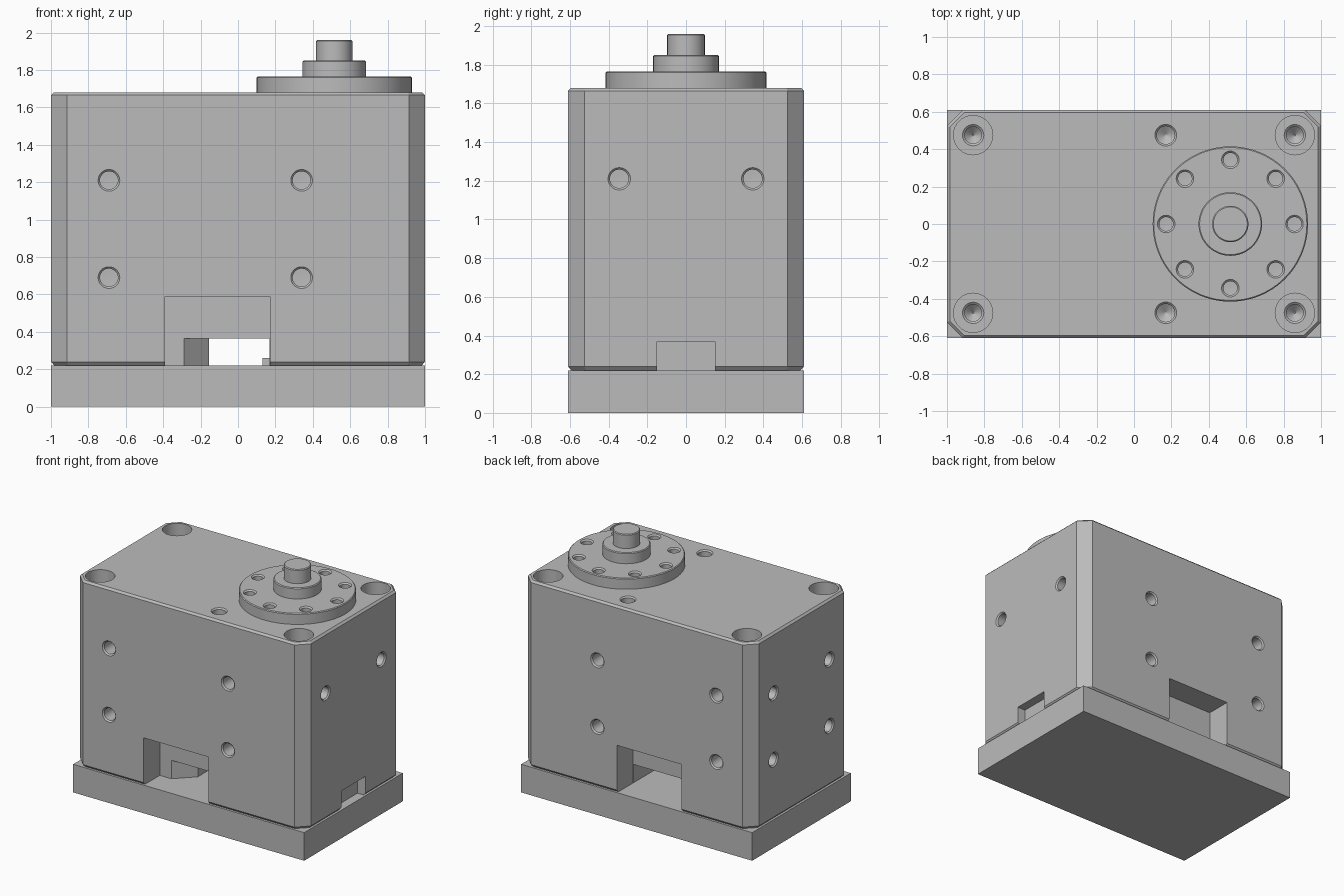
import bpy, bmesh, math
from mathutils import Matrix, Vector

if "Cube" in bpy.data.objects:
    bpy.data.objects.remove(bpy.data.objects["Cube"], do_unlink=True)

grey = bpy.data.materials.new("machined_grey")
grey.use_nodes = True
grey.diffuse_color = (0.5, 0.5, 0.5, 1)
grey.node_tree.nodes["Principled BSDF"].inputs["Base Color"].default_value = (0.5, 0.5, 0.5, 1)


def loft(bm, rings):
    """Skin a stack of equal-sized rings and cap both ends."""
    loops = [[bm.verts.new(p) for p in ring] for ring in rings]
    for a, b in zip(loops, loops[1:]):
        for i in range(len(a)):
            j = (i + 1) % len(a)
            bm.faces.new((a[i], a[j], b[j], b[i]))
    bm.faces.new(loops[0])
    bm.faces.new(loops[-1])


def prism(bm, outline, z0, z1):
    loft(bm, [[(x, y, z) for x, y in outline] for z in (z0, z1)])


def box(bm, x0, x1, y0, y1, z0, z1):
    prism(bm, [(x0, y0), (x1, y0), (x1, y1), (x0, y1)], z0, z1)


def lathe(bm, profile, origin, axis=(0, 0, 1), sides=32):
    """Revolve (radius, height) points about an axis through origin."""
    m = Matrix.Translation(origin) @ Vector(axis).to_track_quat('Z', 'Y').to_matrix().to_4x4()
    turn = [2 * math.pi * i / sides for i in range(sides)]
    loft(bm, [[m @ Vector((r * math.cos(t), r * math.sin(t), z)) for t in turn]
              for r, z in profile])


def hole(bm, origin, axis=(0, 0, 1), r=0.048, depth=0.12, tip=0.002):
    """Drilled hole with a small countersunk rim."""
    lathe(bm, [(0.004, -depth - tip), (r, -depth), (r, -0.01), (r + 0.01, 0),
               (r + 0.01, 0.03)], origin, axis)


def make(name, bm):
    bmesh.ops.recalc_face_normals(bm, faces=bm.faces)
    mesh = bpy.data.meshes.new(name)
    bm.to_mesh(mesh)
    bm.free()
    mesh.materials.append(grey)
    ob = bpy.data.objects.new(name, mesh)
    bpy.context.collection.objects.link(ob)
    return ob


def cut(target, bm):
    cutter = make("cutter", bm)
    cutter.hide_render = True
    mod = target.modifiers.new("cut", 'BOOLEAN')
    mod.operation, mod.solver, mod.object = 'DIFFERENCE', 'EXACT', cutter
    bpy.context.view_layer.objects.active = target
    bpy.ops.object.modifier_apply(modifier=mod.name)
    bpy.data.objects.remove(cutter, do_unlink=True)


def smooth(ob):
    bpy.ops.object.select_all(action='DESELECT')
    ob.select_set(True)
    bpy.context.view_layer.objects.active = ob
    bpy.ops.object.shade_smooth_by_angle(angle=math.radians(25))


BASE, TOP = 0.22, 1.68

# Base plate
bm = bmesh.new()
box(bm, -1, 1, -0.61, 0.61, 0, BASE)
make("base_plate", bm)


# Housing with chamfered corners and rims
def housing_ring(inset, z, corner=0.085):
    w, d = 1 - inset, 0.61 - inset
    c = corner - inset * 0.59
    return [(w, c - d, z), (w, d - c, z), (w - c, d, z), (c - w, d, z),
            (-w, d - c, z), (-w, c - d, z), (c - w, -d, z), (w - c, -d, z)]


bm = bmesh.new()
loft(bm, [housing_ring(0.018, BASE), housing_ring(0, BASE + 0.02),
          housing_ring(0, TOP - 0.015), housing_ring(0.015, TOP)])
housing = make("housing", bm)

# Front and back notches, side notch
bm = bmesh.new()
for s in (-1, 1):
    ys = sorted((s * 0.41, s * 0.7))
    box(bm, -0.39, 0.17, *ys, 0.1, 0.59)
box(bm, 0.93, 1.1, -0.15, 0.15, 0.1, 0.37)
cut(housing, bm)

# Cable passage between the notches, narrowing in the middle
bm = bmesh.new()
prism(bm, [(0.169, -0.43), (0.169, 0.43), (-0.29, 0.43), (-0.29, 0.41), (-0.155, 0.275),
           (-0.155, -0.275), (-0.29, -0.41), (-0.29, -0.43)], 0.1, 0.365)
cut(housing, bm)

# Screw holes in the walls and lid
bm = bmesh.new()
for z in (0.69, 1.21):
    for s in (-1, 1):
        for x in (-0.69, 0.34):
            hole(bm, (x, s * 0.61, z), (0, s, 0))
        hole(bm, (-1, s * 0.345, z), (-1, 0, 0))
for s in (-1, 1):
    hole(bm, (1, s * 0.345, 1.21), (1, 0, 0))
    hole(bm, (0.17, s * 0.475, TOP), tip=0.03)
    for x in (-0.86, 0.86):
        # counterbore with a pilot hole in its floor
        lathe(bm, [(0.004, -0.36), (0.045, -0.32), (0.045, -0.21), (0.057, -0.2),
                   (0.105, -0.2), (0.105, 0.05)], (x, s * 0.475, TOP))
cut(housing, bm)
smooth(housing)

# Small step inside the passage
bm = bmesh.new()
box(bm, 0.13, 0.17, -0.4, -0.2, BASE, 0.26)
make("passage_step", bm)

# Output flange with a ring of holes
CX = 0.515


def turned(name, r, z0, z1, edge=0.006, sides=64):
    bm = bmesh.new()
    lathe(bm, [(r, z0), (r, z1 - edge), (r - edge, z1)], (CX, 0, 0), sides=sides)
    return make(name, bm)


flange = turned("output_flange", 0.415, TOP, 1.765, sides=96)
bm = bmesh.new()
for i in range(8):
    a = i * math.pi / 4
    hole(bm, (CX + 0.343 * math.cos(a), 0.343 * math.sin(a), 1.765), r=0.037, depth=0.07)
cut(flange, bm)
smooth(flange)

# Hub and shaft
smooth(turned("hub", 0.17, 1.76, 1.85))
smooth(turned("shaft", 0.097, 1.845, 1.96))
